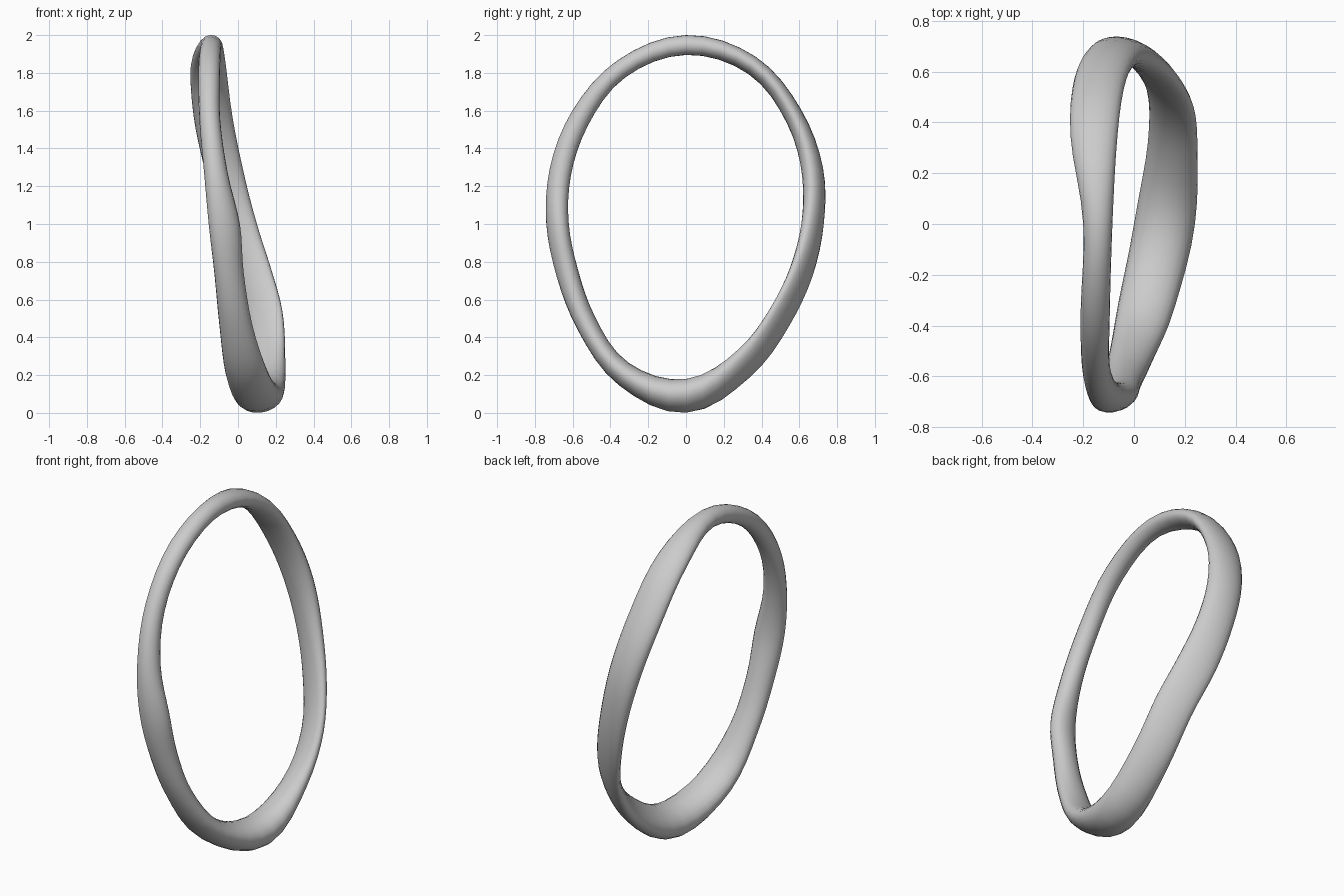
import bpy, bmesh, math

if "Cube" in bpy.data.objects:
    bpy.data.objects.remove(bpy.data.objects["Cube"], do_unlink=True)

CENTRE_Z = 1.0
STEPS = 4      # rings between neighbouring stations
SIDES = 20     # points around each cross-section

# Stations around the loop, starting at the back and rising over the top:
# outer radius, inner radius, smallest x, largest x, section lean
STATIONS = [
    (.73, .61, -.10, .10, -.45),
    (.785, .665, -.175, .03, -.2),
    (.86, .755, -.235, -.03, 0),
    (.96, .86, -.25, -.065, .1),
    (1, .895, -.20, -.085, 0),
    (.94, .84, -.21, -.095, 0),
    (.85, .735, -.205, -.095, 0),
    (.78, .66, -.18, -.055, -.1),
    (.74, .62, -.155, .01, -.2),
    (.74, .62, -.125, .03, -.1),
    (.805, .685, -.10, .075, .1),
    (.925, .795, -.065, .16, 0),
    (1, .82, 0, .24, -.15),
    (.88, .72, .055, .25, -.55),
    (.77, .63, .05, .235, -.7),
    (.725, .597, -.025, .175, -.65),
]


def blend(a, b, c, d, t):
    """Smooth interpolation between b and c."""
    return b + t / 2 * (c - a + t * (2 * a - 5 * b + 4 * c - d
                                     + t * (3 * (b - c) + d - a)))


def station(u):
    """Section values at a fractional position around the loop."""
    i = int(u)
    near = [STATIONS[(i + k) % len(STATIONS)] for k in (-1, 0, 1, 2)]
    return [blend(*values, u - i) for values in zip(*near)]


def make_material(name, rgb):
    mat = bpy.data.materials.new(name)
    mat.use_nodes = True
    mat.diffuse_color = (*rgb, 1)
    mat.node_tree.nodes["Principled BSDF"].inputs["Base Color"].default_value = (*rgb, 1)
    return mat


# Closed band: a leaning oval section swept around the loop
bm = bmesh.new()
rings = []
count = len(STATIONS) * STEPS
for n in range(count):
    outer, inner, left, right, lean = station(n / STEPS)
    angle = math.tau * n / count
    ring = []
    for s in range(SIDES):
        t = math.tau * s / SIDES
        x = (left + right) / 2 + (right - left) / 2 * math.cos(t)
        r = (outer + inner) / 2 + (outer - inner) / 2 * math.sin(t + math.asin(lean))
        ring.append(bm.verts.new((x, r * math.cos(angle), CENTRE_Z + r * math.sin(angle))))
    rings.append(ring)

for n, ring in enumerate(rings):
    following = rings[(n + 1) % count]
    for s in range(SIDES):
        e = (s + 1) % SIDES
        bm.faces.new((ring[s], ring[e], following[e], following[s]))
bmesh.ops.recalc_face_normals(bm, faces=bm.faces)

mesh = bpy.data.meshes.new("twisted_ring")
bm.to_mesh(mesh)
bm.free()
mesh.materials.append(make_material("plain grey", (.6, .6, .6)))
mesh.shade_smooth()
obj = bpy.data.objects.new("twisted_ring", mesh)
bpy.context.collection.objects.link(obj)
